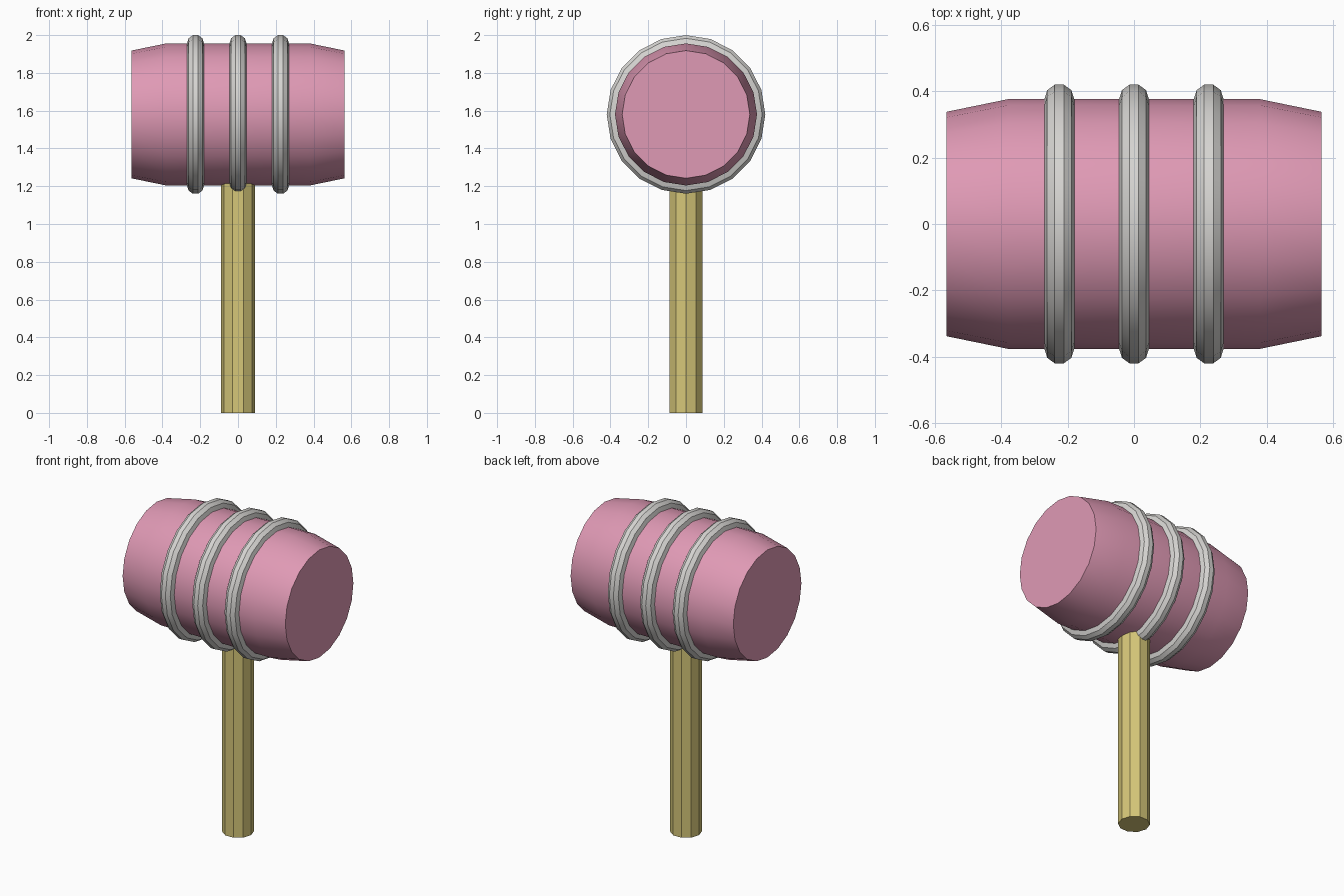
import bpy
import bmesh
import math
from mathutils import Matrix

if "Cube" in bpy.data.objects:
    bpy.data.objects.remove(bpy.data.objects["Cube"], do_unlink=True)

HEAD_Z = 1.58
SIDES = 20


def material(name, rgb):
    mat = bpy.data.materials.new(name)
    mat.use_nodes = True
    color = (*rgb, 1.0)
    mat.diffuse_color = color
    mat.node_tree.nodes["Principled BSDF"].inputs["Base Color"].default_value = color
    return mat


def lathe(name, profile, sides, mat, closed=False, phase=0.0):
    """Revolve (position, radius) points about z, capping the ends unless closed."""
    bm = bmesh.new()
    loops = []
    for pos, radius in profile:
        loops.append([bm.verts.new((radius * math.cos(a), radius * math.sin(a), pos))
                      for a in (math.tau * (i + phase) / sides for i in range(sides))])
    pairs = list(zip(loops, loops[1:]))
    if closed:
        pairs.append((loops[-1], loops[0]))
    else:
        bm.faces.new(loops[0])
        bm.faces.new(loops[-1])
    for low, high in pairs:
        for i in range(sides):
            j = (i + 1) % sides
            bm.faces.new((low[i], low[j], high[j], high[i]))
    bmesh.ops.recalc_face_normals(bm, faces=bm.faces)
    mesh = bpy.data.meshes.new(name)
    bm.to_mesh(mesh)
    bm.free()
    mesh.materials.append(mat)
    obj = bpy.data.objects.new(name, mesh)
    bpy.context.collection.objects.link(obj)
    return obj


def smooth(obj):
    bpy.ops.object.select_all(action="DESELECT")
    obj.select_set(True)
    bpy.context.view_layer.objects.active = obj
    bpy.ops.object.shade_smooth_by_angle(angle=math.radians(30))


def lay_along_x(obj, x):
    obj.data.transform(Matrix.Rotation(math.pi / 2, 4, "Y"))
    obj.location = (x, 0, HEAD_Z)
    smooth(obj)


pink = material("pink", (0.74, 0.32, 0.46))
metal = material("pale grey", (0.67, 0.66, 0.64))
wood = material("straw yellow", (0.67, 0.57, 0.19))

# Barrel-shaped head with tapered ends
head = lathe("mallet_head",
             [(-0.565, 0.338), (-0.38, 0.376), (0.38, 0.376), (0.565, 0.338)],
             SIDES, pink)
lay_along_x(head, 0)

# Three metal bands around the head
tube = [math.tau * (i + 0.5) / 10 for i in range(10)]
band_profile = [(0.045 * math.sin(a), 0.376 + 0.046 * math.cos(a)) for a in tube]
for label, x in (("right", -0.225), ("middle", 0), ("left", 0.225)):
    band = lathe(label + "_band", band_profile, SIDES, metal, closed=True)
    lay_along_x(band, x)

# Ten-sided handle, running up into the head
lathe("handle", [(0, 0.091), (1.25, 0.091)], 10, wood)
